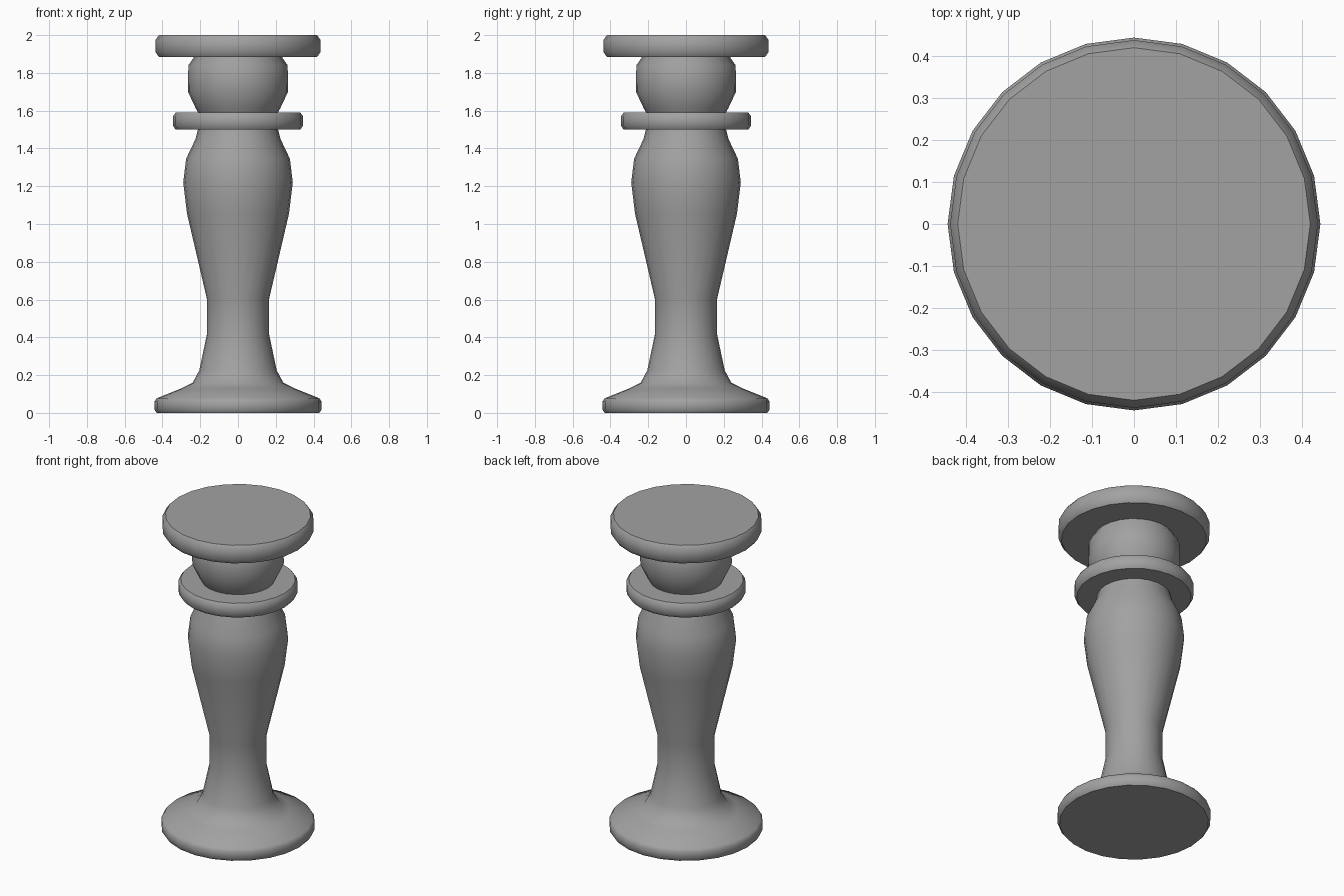
import bpy
import math

SEGMENTS = 24

if "Cube" in bpy.data.objects:
    bpy.data.objects.remove(bpy.data.objects["Cube"])

# Single grey finish
grey = bpy.data.materials.new("plain_grey")
grey.use_nodes = True
colour = (0.36, 0.36, 0.36, 1)
grey.diffuse_color = colour
grey.node_tree.nodes["Principled BSDF"].inputs["Base Color"].default_value = colour


def lathe(name, profile):
    """Turn a bottom-to-top (radius, height) profile into a capped solid."""
    verts, faces = [], []
    for radius, z in profile:
        for i in range(SEGMENTS):
            a = math.tau * i / SEGMENTS
            verts.append((radius * math.cos(a), radius * math.sin(a), z))
    for row in range(len(profile) - 1):
        low, high = row * SEGMENTS, (row + 1) * SEGMENTS
        for i in range(SEGMENTS):
            j = (i + 1) % SEGMENTS
            faces.append((low + i, low + j, high + j, high + i))
    faces.append(tuple(reversed(range(SEGMENTS))))
    faces.append(tuple(range(len(verts) - SEGMENTS, len(verts))))
    mesh = bpy.data.meshes.new(name)
    mesh.from_pydata(verts, [], faces)
    mesh.materials.append(grey)
    obj = bpy.data.objects.new(name, mesh)
    bpy.context.collection.objects.link(obj)
    bpy.ops.object.select_all(action="DESELECT")
    obj.select_set(True)
    bpy.context.view_layer.objects.active = obj
    bpy.ops.object.shade_smooth_by_angle(angle=math.radians(50))
    return obj


def disc(name, radius, bottom, top, bevel):
    """Flat round plate with chamfered rims."""
    return lathe(name, [(radius - bevel, bottom), (radius, bottom + bevel * 1.4),
                        (radius, top - bevel * 1.4), (radius - bevel, top)])


# Flared foot and vase-shaped stem
lathe("foot_and_stem", [
    (0.43, 0), (0.443, 0.018), (0.443, 0.06), (0.43, 0.078),
    (0.30, 0.13), (0.24, 0.16), (0.205, 0.225), (0.165, 0.415), (0.165, 0.605),
    (0.27, 1.055), (0.29, 1.22), (0.275, 1.345), (0.225, 1.45), (0.21, 1.51)])

# Collar ring
disc("collar_ring", 0.345, 1.50, 1.59, 0.015)

# Rounded neck above the collar
lathe("neck", [(0.205, 1.58), (0.225, 1.615), (0.265, 1.70),
               (0.263, 1.84), (0.235, 1.88), (0.235, 1.90)])

# Top plate
disc("top_plate", 0.437, 1.885, 2.0, 0.018)
